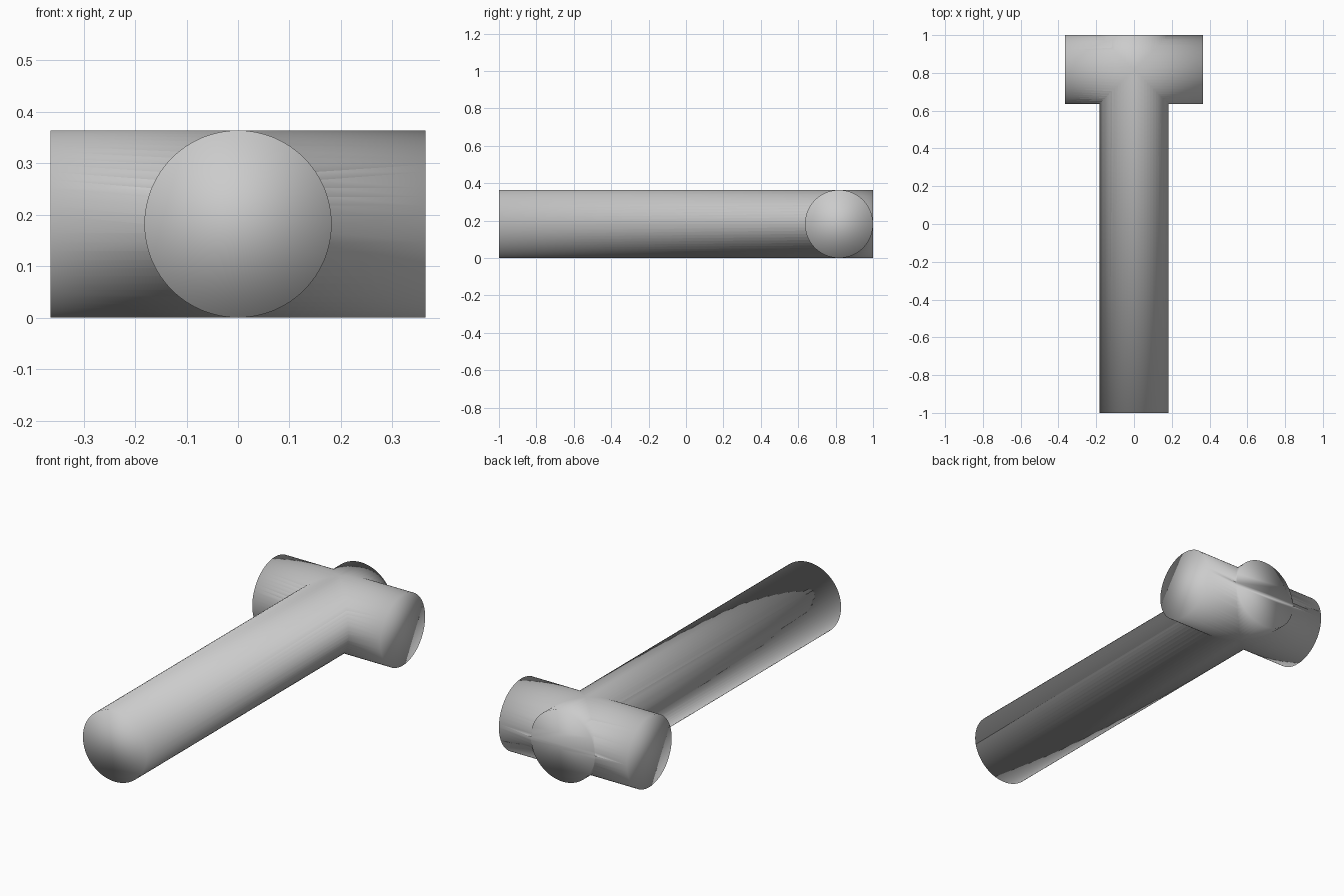
import bpy
from math import pi

if "Cube" in bpy.data.objects:
    bpy.data.objects.remove(bpy.data.objects["Cube"])

R = 0.182      # shared pipe radius
SIDES = 64


def rod(name, length, y, rotation):
    bpy.ops.mesh.primitive_cylinder_add(vertices=SIDES, radius=R, depth=length,
                                        location=(0, y, R), rotation=rotation)
    ob = bpy.context.object
    ob.name = name
    bpy.ops.object.transform_apply(location=True, rotation=True, scale=True)
    return ob


# Short crossbar, used as the union helper
crossbar = rod("crossbar", 4 * R, 1 - R, (0, pi / 2, 0))

# Long shaft running front to back
shaft = rod("tee_shaft", 2.0, 0, (pi / 2, 0, 0))

# Merge both into one solid tee
union = shaft.modifiers.new("join_crossbar", 'BOOLEAN')
union.operation = 'UNION'
union.solver = 'EXACT'
union.object = crossbar
bpy.context.view_layer.objects.active = shaft
bpy.ops.object.modifier_apply(modifier=union.name)
bpy.data.objects.remove(crossbar, do_unlink=True)

# Continuous smooth shading, including the flat end discs
for face in shaft.data.polygons:
    face.use_smooth = True
